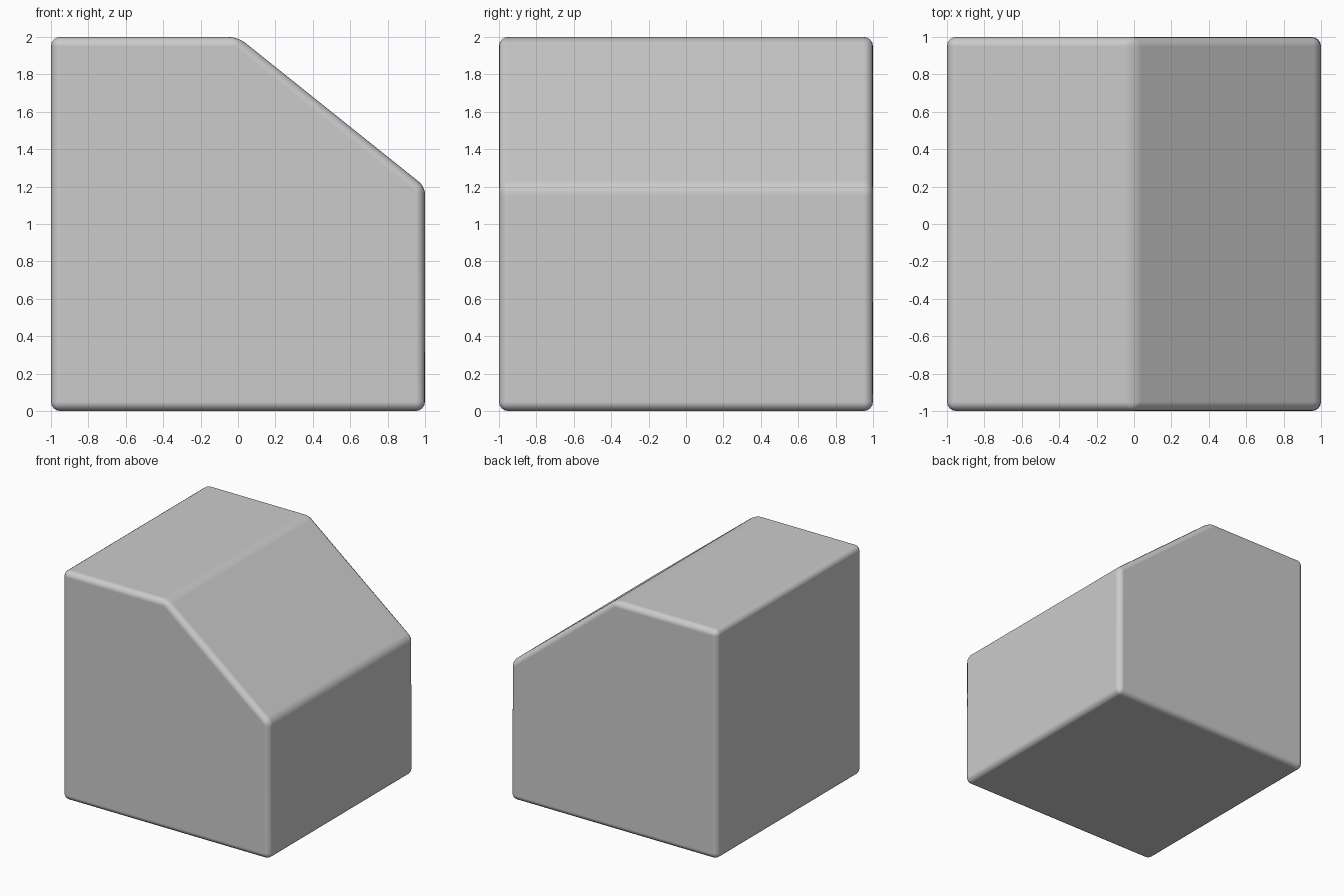
import bpy, bmesh

if "Cube" in bpy.data.objects:
    bpy.data.objects.remove(bpy.data.objects["Cube"])

# Side profile (x, z): block with one sloped upper corner
profile = [(-1, 0), (1, 0), (1, 1.2), (0, 2), (-1, 2)]

# Extrude the profile from front to back
bm = bmesh.new()
face = bm.faces.new([bm.verts.new((x, -1, z)) for x, z in profile])
ext = bmesh.ops.extrude_face_region(bm, geom=[face])
verts = [v for v in ext["geom"] if isinstance(v, bmesh.types.BMVert)]
bmesh.ops.translate(bm, verts=verts, vec=(0, 2, 0))
bmesh.ops.recalc_face_normals(bm, faces=bm.faces)

mesh = bpy.data.meshes.new("sloped_block")
bm.to_mesh(mesh)
bm.free()
mesh.shade_smooth()
block = bpy.data.objects.new("sloped_block", mesh)
bpy.context.collection.objects.link(block)

# Small rounded edges all around
bevel = block.modifiers.new("rounded_edges", "BEVEL")
bevel.width = 0.05
bevel.segments = 4
bevel.limit_method = 'ANGLE'
bevel.angle_limit = 0.5
bevel.harden_normals = True
